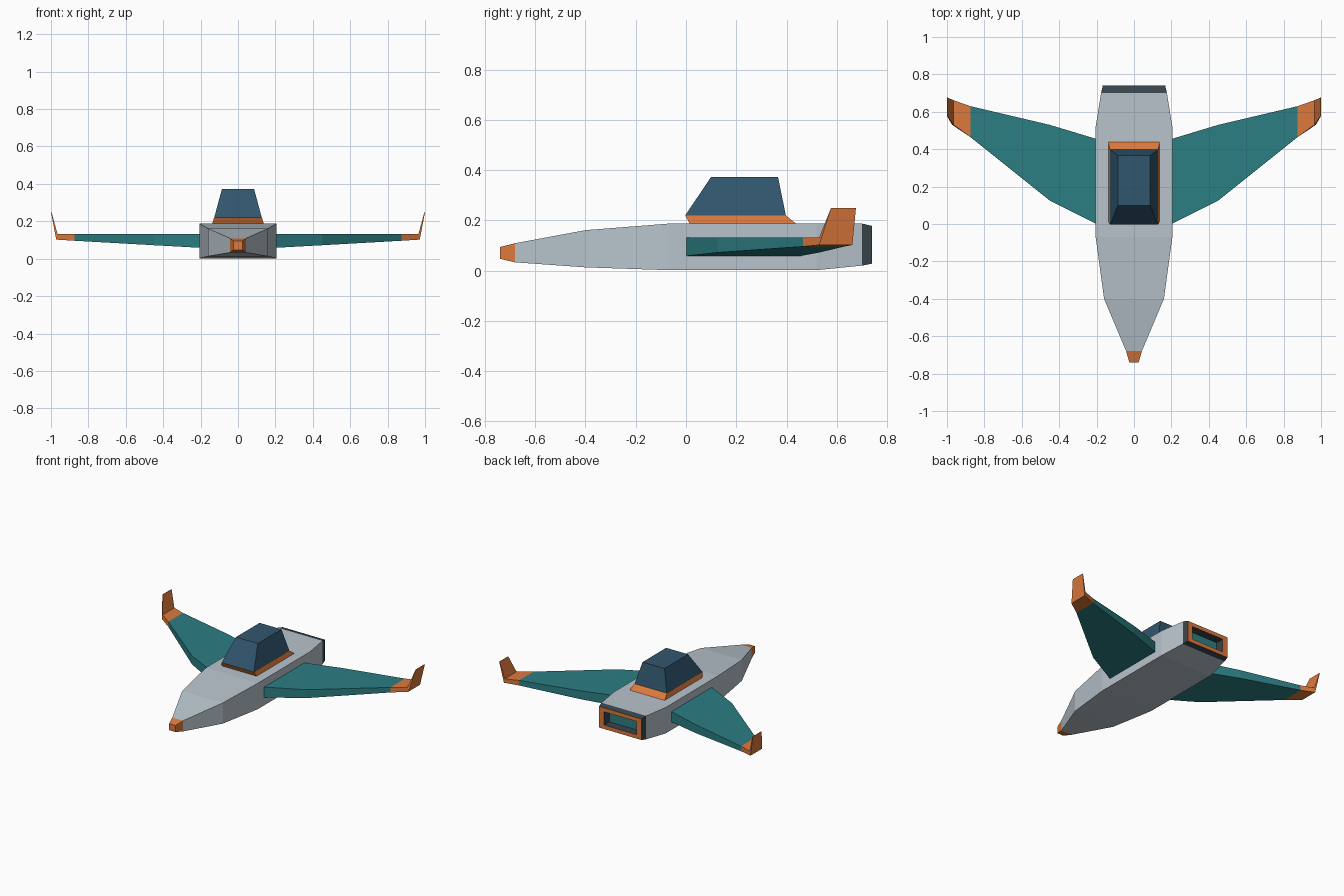
import bpy, bmesh

if "Cube" in bpy.data.objects:
    bpy.data.objects.remove(bpy.data.objects["Cube"])


def material(name, rgb):
    m = bpy.data.materials.new(name)
    m.diffuse_color = (*rgb, 1)
    m.use_nodes = True
    m.node_tree.nodes["Principled BSDF"].inputs["Base Color"].default_value = m.diffuse_color
    return m


GREY = material("light_grey", (0.479, 0.552, 0.604))
ORANGE = material("orange", (0.72, 0.19, 0.045))
TEAL = material("teal", (0.025, 0.21, 0.228))
BLUE = material("canopy_blue", (0.031, 0.092, 0.155))
DARK = material("dark_slate", (0.042, 0.058, 0.070))


def loft(name, sections, mats, band_mats, start_mat=0, end_mat=0):
    """Bridge four-sided sections; one material index per band, plus end caps."""
    bm = bmesh.new()
    rings = [[bm.verts.new(p) for p in s] for s in sections]
    for a, b, mi in zip(rings, rings[1:], band_mats):
        for i in range(4):
            j = (i + 1) % 4
            bm.faces.new((a[i], a[j], b[j], b[i])).material_index = mi
    bm.faces.new(rings[0]).material_index = start_mat
    bm.faces.new(rings[-1]).material_index = end_mat
    bmesh.ops.recalc_face_normals(bm, faces=bm.faces[:])
    me = bpy.data.meshes.new(name)
    bm.to_mesh(me)
    bm.free()
    for m in mats:
        me.materials.append(m)
    ob = bpy.data.objects.new(name, me)
    bpy.context.collection.objects.link(ob)
    return ob


def upright(y, hw, lo, hi):
    return [(-hw, y, lo), (hw, y, lo), (hw, y, hi), (-hw, y, hi)]


def level(z, hw, y0, y1):
    return [(-hw, y0, z), (hw, y0, z), (hw, y1, z), (-hw, y1, z)]


# Fuselage: orange nose, grey hull, dark tail band, orange rim, recessed exhaust
loft("fuselage", [
    upright(-0.74, 0.025, 0.047, 0.094),
    upright(-0.68, 0.042, 0.033, 0.109),
    upright(-0.40, 0.160, 0.013, 0.161),
    upright(-0.07, 0.205, 0.002, 0.187),
    upright(0.52, 0.205, 0.002, 0.187),
    upright(0.70, 0.176, 0.020, 0.187),
    upright(0.74, 0.167, 0.028, 0.178),
    upright(0.74, 0.127, 0.056, 0.150),
    upright(0.68, 0.127, 0.056, 0.150),
], [GREY, ORANGE, DARK, TEAL], [1, 0, 0, 0, 0, 2, 1, 2], 1, 3)

# Canopy frame and glass
loft("canopy_frame", [level(0.185, 0.138, 0.015, 0.44),
                      level(0.22, 0.128, -0.003, 0.397)], [ORANGE], [0])
loft("canopy_glass", [level(0.22, 0.127, -0.003, 0.397),
                      level(0.373, 0.086, 0.10, 0.366)], [BLUE], [0])

# Wings: (x bottom, x top, leading y, trailing y, z bottom, z top)
stations = [
    (0.195, 0.195, -0.003, 0.453, 0.058, 0.132),
    (0.45, 0.45, 0.125, 0.53, 0.072, 0.132),
    (0.875, 0.875, 0.465, 0.63, 0.096, 0.132),
    (0.972, 0.965, 0.53, 0.662, 0.102, 0.132),
    (1.0, 0.997, 0.577, 0.676, 0.25, 0.25),
]
for side, s in (("left", -1), ("right", 1)):
    sections = [[(s * xb, y0, zb), (s * xt, y0, zt), (s * xt, y1, zt), (s * xb, y1, zb)]
                for xb, xt, y0, y1, zb, zt in stations]
    loft(side + "_wing", sections, [TEAL, ORANGE], [0, 0, 1, 1], 0, 1)
